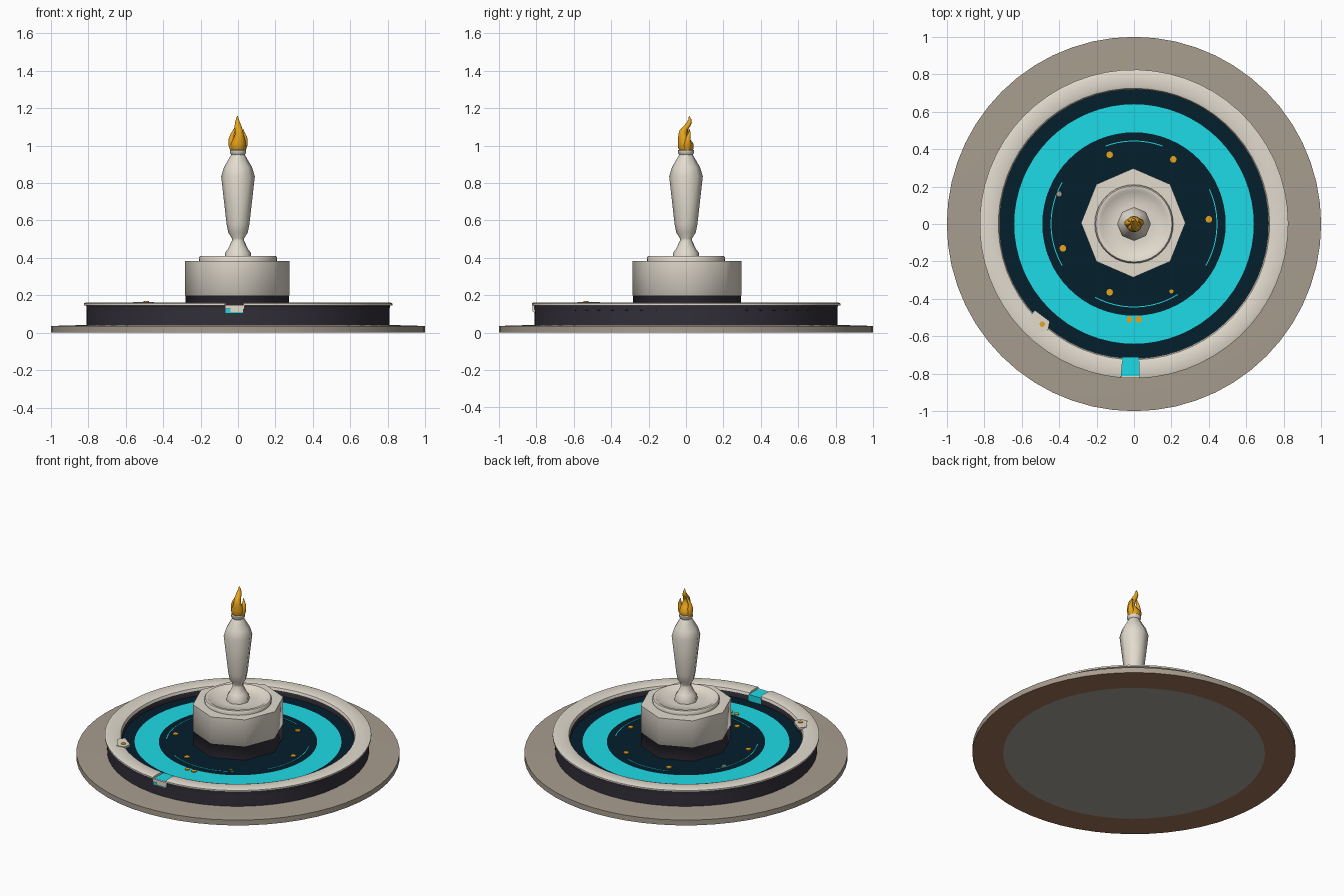
import bpy, bmesh, math
from mathutils import Matrix

if "Cube" in bpy.data.objects:
    bpy.data.objects.remove(bpy.data.objects["Cube"])


def material(name, rgb):
    m = bpy.data.materials.new(name)
    lin = [c / 12.92 if c <= 0.04045 else ((c + 0.055) / 1.055) ** 2.4 for c in (v / 255 for v in rgb)]
    m.diffuse_color = (*lin, 1)
    m.use_nodes = True
    m.node_tree.nodes["Principled BSDF"].inputs["Base Color"].default_value = m.diffuse_color
    return m


STONE = material("pale stone", (226, 219, 206))
PAVING = material("taupe paving", (168, 157, 143))
CHARCOAL = material("charcoal stone", (50, 47, 56))
NAVY = material("deep water", (3, 30, 44))
CYAN = material("bright water", (30, 228, 240))
GOLD = material("gold", (234, 166, 28))
BROWN = material("brown earth", (160, 114, 86))
GREY = material("grey underside", (165, 162, 154))


def finish(bm, name, mats):
    bmesh.ops.remove_doubles(bm, verts=bm.verts, dist=1e-5)
    bmesh.ops.recalc_face_normals(bm, faces=bm.faces)
    me = bpy.data.meshes.new(name)
    bm.to_mesh(me)
    bm.free()
    for m in mats:
        me.materials.append(m)
    ob = bpy.data.objects.new(name, me)
    bpy.context.collection.objects.link(ob)
    return ob


def lathe(name, profile, mats, bands=None, sides=48, start=0.0, sweep=360.0, closed=False):
    """Turn (r, z) points about z; bands gives a material index per profile segment."""
    bm = bmesh.new()
    full = sweep >= 360
    cols = []
    for i in range(sides if full else sides + 1):
        a = math.radians(start + sweep * i / sides)
        cols.append([bm.verts.new((r * math.cos(a), r * math.sin(a), z)) for r, z in profile])
    n = len(profile)
    for i in range(sides):
        p, q = cols[i], cols[(i + 1) % len(cols)]
        for j in range(n if closed else n - 1):
            k = (j + 1) % n
            loop = [p[j], q[j], q[k], p[k]]
            if profile[j][0] == 0:
                loop = [p[j], q[k], p[k]]
            elif profile[k][0] == 0:
                loop = [p[j], q[j], p[k]]
            f = bm.faces.new(loop)
            f.material_index = bands[j] if bands else 0
    if not full and closed:
        bm.faces.new(cols[0])
        bm.faces.new(cols[-1])
    return finish(bm, name, mats)


def prism(name, outline, z0, z1, mat):
    bm = bmesh.new()
    f = bm.faces.new([bm.verts.new((x, y, z0)) for x, y in outline])
    ext = bmesh.ops.extrude_face_region(bm, geom=[f])["geom"]
    bmesh.ops.translate(bm, vec=(0, 0, z1 - z0), verts=[v for v in ext if isinstance(v, bmesh.types.BMVert)])
    return finish(bm, name, [mat])


def tongue(name, rings, sides=12):
    """Flame lick: stacked round sections (x, y, z, radius) ending in a point."""
    bm = bmesh.new()
    cols = [[bm.verts.new((x + r * math.cos(t), y + r * math.sin(t), z))
             for t in (2 * math.pi * i / sides for i in range(sides))] for x, y, z, r in rings[:-1]]
    for a, b in zip(cols, cols[1:]):
        for i in range(sides):
            k = (i + 1) % sides
            bm.faces.new((a[i], a[k], b[k], b[i]))
    bm.faces.new(cols[0])
    tip = bm.verts.new(rings[-1][:3])
    for i in range(sides):
        bm.faces.new((cols[-1][i], cols[-1][(i + 1) % sides], tip))
    return finish(bm, name, [GOLD])


# Paved ground disc with its two-tone underside
lathe("paved_base", [(0, 0), (0.81, 0), (1.0, 0), (1.0, 0.036), (0.80, 0.042), (0, 0.042)],
      [PAVING, BROWN, GREY], [2, 1, 0, 0, 0], 56)

# Basin wall and the rim, which is open at the front notch
lathe("basin_wall", [(0.81, 0.035), (0.81, 0.13), (0.73, 0.13), (0.73, 0.035)], [CHARCOAL], closed=True, sides=56)
lathe("basin_rim", [(0.81, 0.12), (0.812, 0.144), (0.825, 0.146), (0.825, 0.157), (0.815, 0.161),
                    (0.745, 0.161), (0.725, 0.155), (0.718, 0.14), (0.718, 0.104)],
      [STONE, CHARCOAL], [1, 0, 0, 0, 0, 0, 0, 1, 1], 60, 272.0, 353.2, True)

# Water: deep and bright rings
lathe("pool_water", [(0, 0.105), (0.49, 0.105), (0.64, 0.105), (0.725, 0.105), (0.725, 0.06), (0, 0.06)],
      [NAVY, CYAN], [0, 1, 0, 0, 0], 64)

# Thin bright ripple arcs
for i, (a, s) in enumerate([(70, 40), (150, 60), (242, 60), (330, 55)]):
    lathe(f"ripple_{i}", [(0.441, 0.104), (0.446, 0.104), (0.446, 0.107), (0.441, 0.107)],
          [CYAN], sides=12, start=a, sweep=s, closed=True)

# Front spout and the water running through it
prism("spout", [(-0.07, -0.822), (0.035, -0.822), (0.03, -0.80), (-0.065, -0.80)], 0.128, 0.148, STONE)
prism("spout_lip", [(-0.04, -0.82), (0.03, -0.82), (0.03, -0.80), (-0.04, -0.80)], 0.112, 0.13, STONE)
prism("spout_water", [(-0.068, -0.812), (0.026, -0.812), (0.026, -0.712), (-0.068, -0.712)], 0.105, 0.149, CYAN)

# Chipped slab on the rim
prism("rim_slab", [(-0.56, -0.50), (-0.53, -0.46), (-0.45, -0.52), (-0.46, -0.57), (-0.51, -0.58)],
      0.15, 0.165, STONE)

# Coins in the water and on the slab
coins = [(-0.13, 0.37, 0.018), (0.21, 0.345, 0.018), (0.40, 0.025, 0.018), (-0.38, -0.13, 0.018),
         (-0.13, -0.365, 0.018), (-0.025, -0.51, 0.016), (0.025, -0.51, 0.018), (0.20, -0.36, 0.011),
         (-0.49, -0.535, 0.015)]
for i, (x, y, r) in enumerate(coins):
    z = 0.162 if y == -0.535 else 0.103
    c = lathe(f"coin_{i}", [(0, z), (r, z), (r, z + 0.007), (0, z + 0.007)], [GOLD], sides=10)
    c.location = (x, y, 0)
pebble = lathe("pebble", [(0, 0.1), (0.02, 0.1), (0.015, 0.113), (0, 0.115)], [GREY], sides=6)
pebble.location = (-0.40, 0.16, 0)

# Octagonal pedestal, dark below the wet line
ped = lathe("pedestal", [(0, 0.08), (0.28, 0.08), (0.28, 0.197), (0.283, 0.2), (0.283, 0.382), (0, 0.382)],
            [STONE, CHARCOAL], [1, 1, 1, 0, 0], 8)
ped.data.transform(Matrix.Translation((-0.004, 0.006, 0)) @ Matrix.Diagonal((0.985, 1.03, 1, 1)))

# Shallow dish on the pedestal
lathe("dish", [(0, 0.37), (0.205, 0.37), (0.21, 0.40), (0.203, 0.409), (0.185, 0.409), (0.173, 0.397),
               (0.10, 0.392), (0, 0.392)], [STONE], sides=40)

# Faceted urn column
lathe("urn", [(0, 0.385), (0.072, 0.385), (0.07, 0.425), (0.055, 0.445), (0.033, 0.49), (0.033, 0.505),
              (0.052, 0.535), (0.061, 0.58), (0.09, 0.835), (0.075, 0.885), (0.034, 0.955), (0, 0.955)],
      [STONE], sides=8)
lathe("urn_collar", [(0, 0.948), (0.032, 0.948), (0.044, 0.962), (0.044, 0.974), (0.036, 0.98), (0, 0.98)],
      [STONE], sides=12)

# Flame licks: a curling core between two short side licks
tongue("flame_core", [(0, 0, 0.965, 0.03), (0, 0, 0.985, 0.041), (0, -0.002, 1.01, 0.042), (0.006, -0.01, 1.035, 0.032),
                      (0.007, -0.018, 1.06, 0.023), (0.004, -0.012, 1.085, 0.021), (0, 0.006, 1.105, 0.018),
                      (-0.003, 0.018, 1.125, 0.013), (-0.003, 0.021, 1.14, 0.008), (-0.003, 0.016, 1.162, 0)])
tongue("flame_left", [(-0.024, 0.004, 0.975, 0.018), (-0.031, 0.004, 1.005, 0.021), (-0.035, 0.002, 1.035, 0.015),
                      (-0.03, 0.004, 1.06, 0.011), (-0.02, 0.006, 1.08, 0.008), (-0.014, 0.008, 1.105, 0)])
tongue("flame_right", [(0.024, 0.006, 0.975, 0.018), (0.031, 0.008, 1.005, 0.021), (0.037, 0.01, 1.03, 0.015),
                       (0.036, 0.013, 1.05, 0.011), (0.031, 0.018, 1.065, 0.007), (0.028, 0.02, 1.09, 0)])

# Soft shading that also rounds the octagonal parts, crisp at right angles
bpy.ops.object.select_all(action='DESELECT')
for ob in bpy.context.scene.objects:
    ob.select_set(True)
    bpy.context.view_layer.objects.active = ob
bpy.ops.object.shade_smooth_by_angle(angle=math.radians(48))
